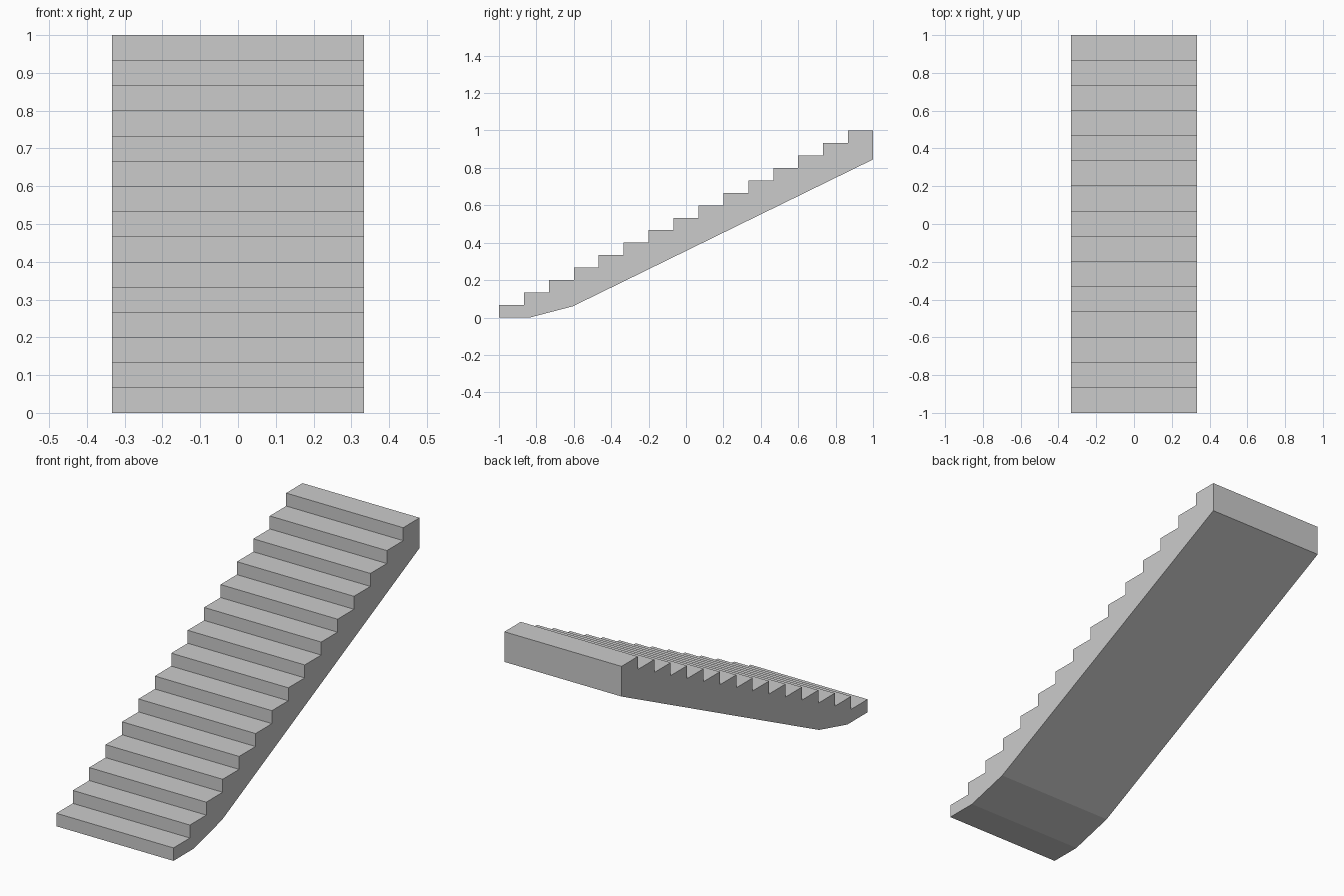
import bpy, bmesh

if "Cube" in bpy.data.objects:
    bpy.data.objects.remove(bpy.data.objects["Cube"])

STEPS = 15
RUN, RISE = 2 / STEPS, 1 / STEPS
HALF_WIDTH = 0.333

# Side profile (y, z): sloped underside, then the treads and risers
profile = [(1, 0.845), (-0.605, 0.06), (-0.835, 0), (-1, 0)]
for i in range(STEPS):
    z = (i + 1) * RISE
    profile += [(-1 + i * RUN, z), (-1 + (i + 1) * RUN, z)]

# Extrude the profile across the width
bm = bmesh.new()
side = bm.faces.new([bm.verts.new((-HALF_WIDTH, y, z)) for y, z in profile])
extruded = bmesh.ops.extrude_face_region(bm, geom=[side], use_keep_orig=True)
verts = [v for v in extruded["geom"] if isinstance(v, bmesh.types.BMVert)]
bmesh.ops.translate(bm, verts=verts, vec=(2 * HALF_WIDTH, 0, 0))
bmesh.ops.recalc_face_normals(bm, faces=bm.faces)

mesh = bpy.data.meshes.new("staircase")
bm.to_mesh(mesh)
bm.free()
bpy.context.collection.objects.link(bpy.data.objects.new("staircase", mesh))
